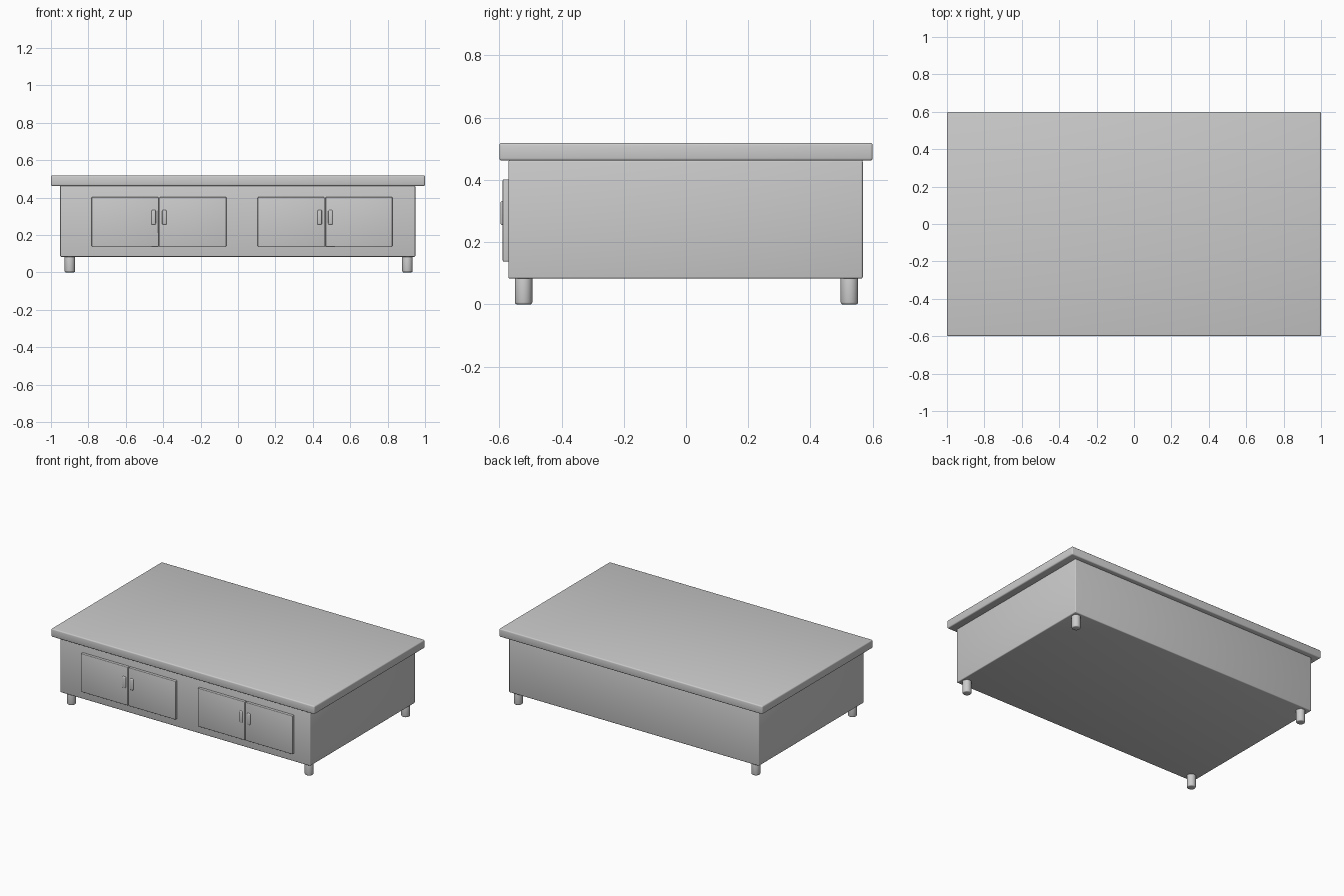
import bpy
from math import radians

if "Cube" in bpy.data.objects:
    bpy.data.objects.remove(bpy.data.objects["Cube"])


def finish(obj, name, bevel, segments=3):
    obj.name = name
    m = obj.modifiers.new("soft_edges", 'BEVEL')
    m.width = bevel
    m.segments = segments
    m.limit_method = 'ANGLE'
    m.angle_limit = radians(40)
    bpy.ops.object.modifier_apply(modifier=m.name)
    bpy.ops.object.shade_smooth_by_angle(angle=radians(35))
    return obj


def box(name, x0, x1, y0, y1, z0, z1, bevel, segments=3):
    bpy.ops.mesh.primitive_cube_add(
        size=1, location=((x0 + x1) / 2, (y0 + y1) / 2, (z0 + z1) / 2))
    obj = bpy.context.object
    obj.scale = (x1 - x0, y1 - y0, z1 - z0)
    bpy.ops.object.transform_apply(location=False, rotation=False, scale=True)
    return finish(obj, name, bevel, segments)


# Table top and cabinet body
box("table_top", -1, 1, -0.6, 0.6, 0.462, 0.519, 0.008)
box("cabinet_body", -0.951, 0.948, -0.571, 0.568, 0.083, 0.464, 0.006)

# Two pairs of doors, each with handles beside the centre gap
for side, cx in (("left", -0.4225), ("right", 0.4655)):
    for part, s in (("outer" if cx < 0 else "inner", -1),
                    ("inner" if cx < 0 else "outer", 1)):
        xs = sorted((cx + s * 0.0025, cx + s * 0.36))
        box(f"{side}_{part}_door", *xs, -0.589, -0.565, 0.138, 0.402, 0.004)
        xs = sorted((cx + s * 0.017, cx + s * 0.041))
        box(f"{side}_{part}_handle", *xs, -0.596, -0.58, 0.255, 0.333, 0.006)

# Short round legs
for fb, y in (("front", -0.522), ("back", 0.525)):
    for lr, x in (("left", -0.899), ("right", 0.906)):
        bpy.ops.mesh.primitive_cylinder_add(
            vertices=32, radius=0.028, depth=0.09, location=(x, y, 0.045))
        finish(bpy.context.object, f"{fb}_{lr}_leg", 0.007)
